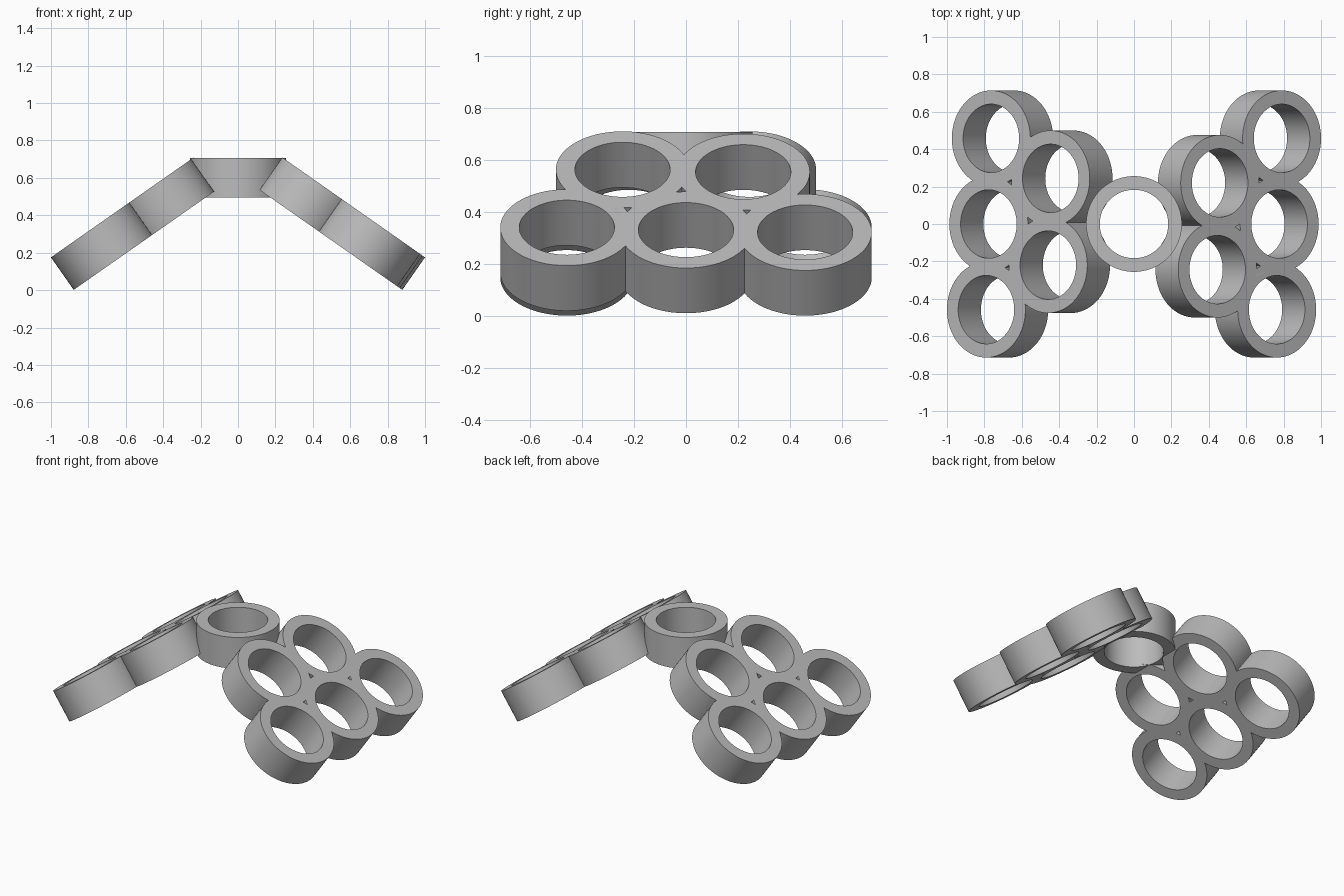
import bpy
import bmesh
from math import radians
from mathutils import Matrix, Vector

if "Cube" in bpy.data.objects:
    bpy.data.objects.remove(bpy.data.objects["Cube"], do_unlink=True)

OUTER, INNER, DEPTH = 0.256, 0.183, 0.212
SEGMENTS = 96

grey = bpy.data.materials.new("plain grey")
grey.use_nodes = True
grey.diffuse_color = (0.5, 0.5, 0.5, 1)
grey.node_tree.nodes["Principled BSDF"].inputs["Base Color"].default_value = (0.5, 0.5, 0.5, 1)


def cylinders(name, centres, radius, depth):
    """Upright cylinders whose mid height is half a DEPTH below zero."""
    bm = bmesh.new()
    for u, v in centres:
        bmesh.ops.create_cone(bm, cap_ends=True, segments=SEGMENTS,
                              radius1=radius, radius2=radius, depth=depth,
                              matrix=Matrix.Translation((u, v, -DEPTH / 2)))
    mesh = bpy.data.meshes.new(name)
    bm.to_mesh(mesh)
    bm.free()
    obj = bpy.data.objects.new(name, mesh)
    bpy.context.collection.objects.link(obj)
    return obj


def combine(obj, other, operation):
    mod = obj.modifiers.new(operation.lower(), 'BOOLEAN')
    mod.operation, mod.solver, mod.object = operation, 'EXACT', other
    other.hide_render = True
    bpy.context.view_layer.objects.active = obj
    bpy.ops.object.modifier_apply(modifier=mod.name)
    bpy.data.objects.remove(other, do_unlink=True)


def ring_cluster(name, centres, matrix):
    """Touching rings merged into one body with open bores."""
    body = cylinders(name, centres[:1], OUTER, DEPTH)
    for centre in centres[1:]:
        combine(body, cylinders("disc", [centre], OUTER, DEPTH), 'UNION')
    combine(body, cylinders("bores", centres, INNER, DEPTH * 2), 'DIFFERENCE')
    body.data.transform(matrix)
    body.data.materials.clear()
    body.data.materials.append(grey)
    bpy.ops.object.select_all(action='DESELECT')
    body.select_set(True)
    bpy.context.view_layer.objects.active = body
    bpy.ops.object.shade_smooth_by_angle(angle=radians(30))
    return body


# Level ring in the middle
ring_cluster("centre_ring", [(0, 0)], Matrix.Translation((0, 0, 0.707)))

# Sloping wings: three rings on the outer row, two nested on the inner row
wing_centres = [(0.272, 0), (0.288, 0.458), (0.256, -0.458),
                (0.676, 0.244), (0.660, -0.220)]
slope = Matrix.Translation((-1, 0, 0.175)) @ Matrix.Rotation(radians(-35), 4, 'Y')
for name, turn in (("right_wing", 0), ("left_wing", 180)):
    ring_cluster(name, wing_centres, Matrix.Rotation(radians(turn), 4, 'Z') @ slope)
